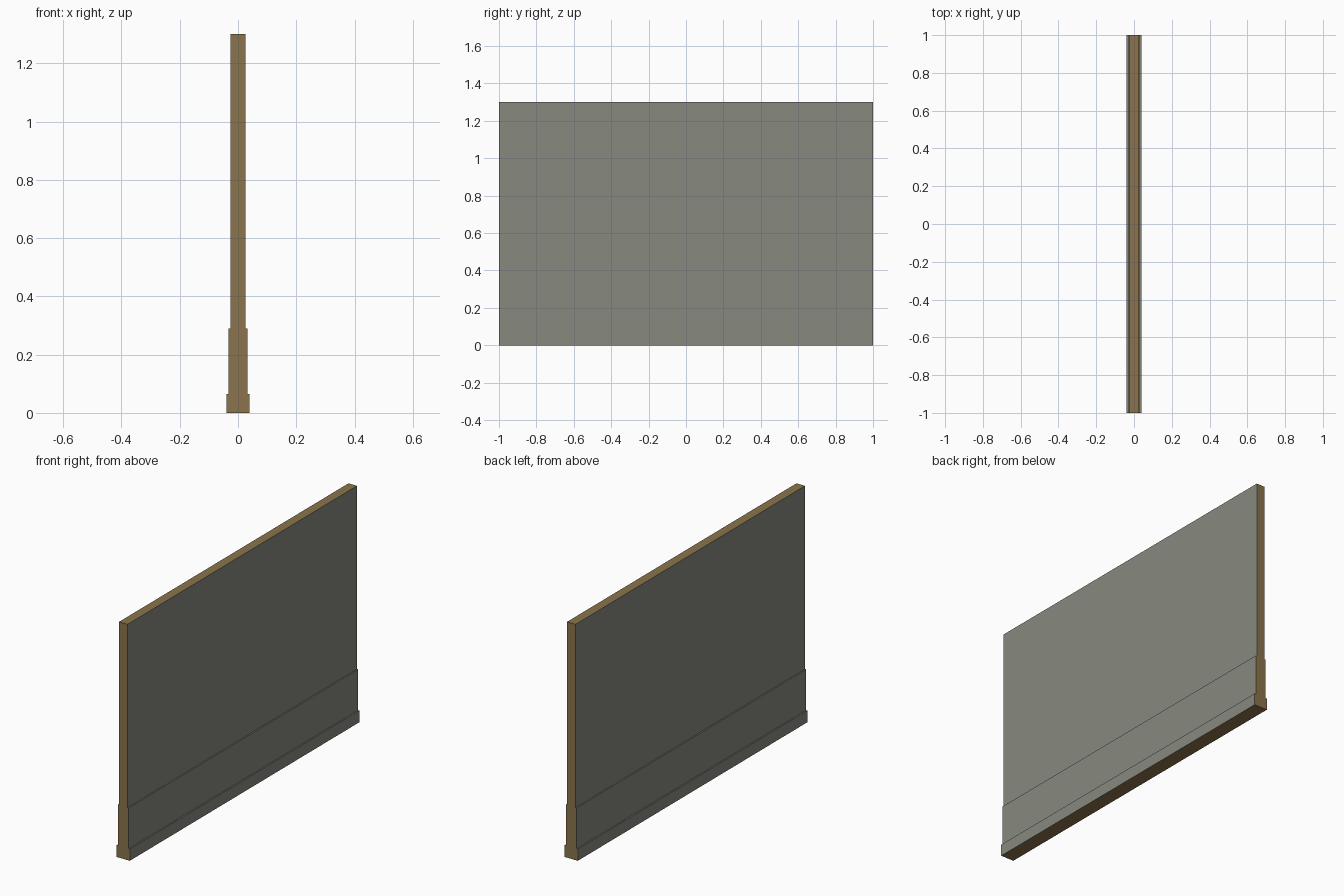
import bpy, bmesh

if "Cube" in bpy.data.objects:
    bpy.data.objects.remove(bpy.data.objects["Cube"])


def material(name, rgb):
    m = bpy.data.materials.new(name)
    lin = [((c / 255 + 0.055) / 1.055) ** 2.4 for c in rgb]
    m.diffuse_color = (*lin, 1)
    m.use_nodes = True
    m.node_tree.nodes["Principled BSDF"].inputs["Base Color"].default_value = m.diffuse_color
    return m


plaster = material("grey wall", (135, 136, 127))
core = material("brown core", (138, 116, 77))

# Half profile of the stepped wall: (half thickness, height)
half = [(0.04, 0.0), (0.04, 0.065), (0.033, 0.065), (0.033, 0.29),
        (0.026, 0.29), (0.026, 1.3)]
profile = half + [(-x, z) for x, z in reversed(half)]

# Extrude the mirrored profile along the wall length
bm = bmesh.new()
end = bm.faces.new([bm.verts.new((x, -1, z)) for x, z in profile])
ext = bmesh.ops.extrude_face_region(bm, geom=[end], use_keep_orig=True)
bmesh.ops.translate(bm, vec=(0, 2, 0),
                    verts=[v for v in ext["geom"] if isinstance(v, bmesh.types.BMVert)])
bmesh.ops.recalc_face_normals(bm, faces=bm.faces)

# Grey long sides and ledges, brown ends, top and underside
for f in bm.faces:
    c = f.calc_center_median()
    is_end = abs(f.normal.y) > 0.5
    is_cap = abs(f.normal.z) > 0.5 and (c.z > 1.2 or c.z < 0.01)
    f.material_index = 1 if is_end or is_cap else 0

mesh = bpy.data.meshes.new("wall_panel")
bm.to_mesh(mesh)
bm.free()
mesh.materials.append(plaster)
mesh.materials.append(core)
bpy.context.collection.objects.link(bpy.data.objects.new("wall_panel", mesh))
